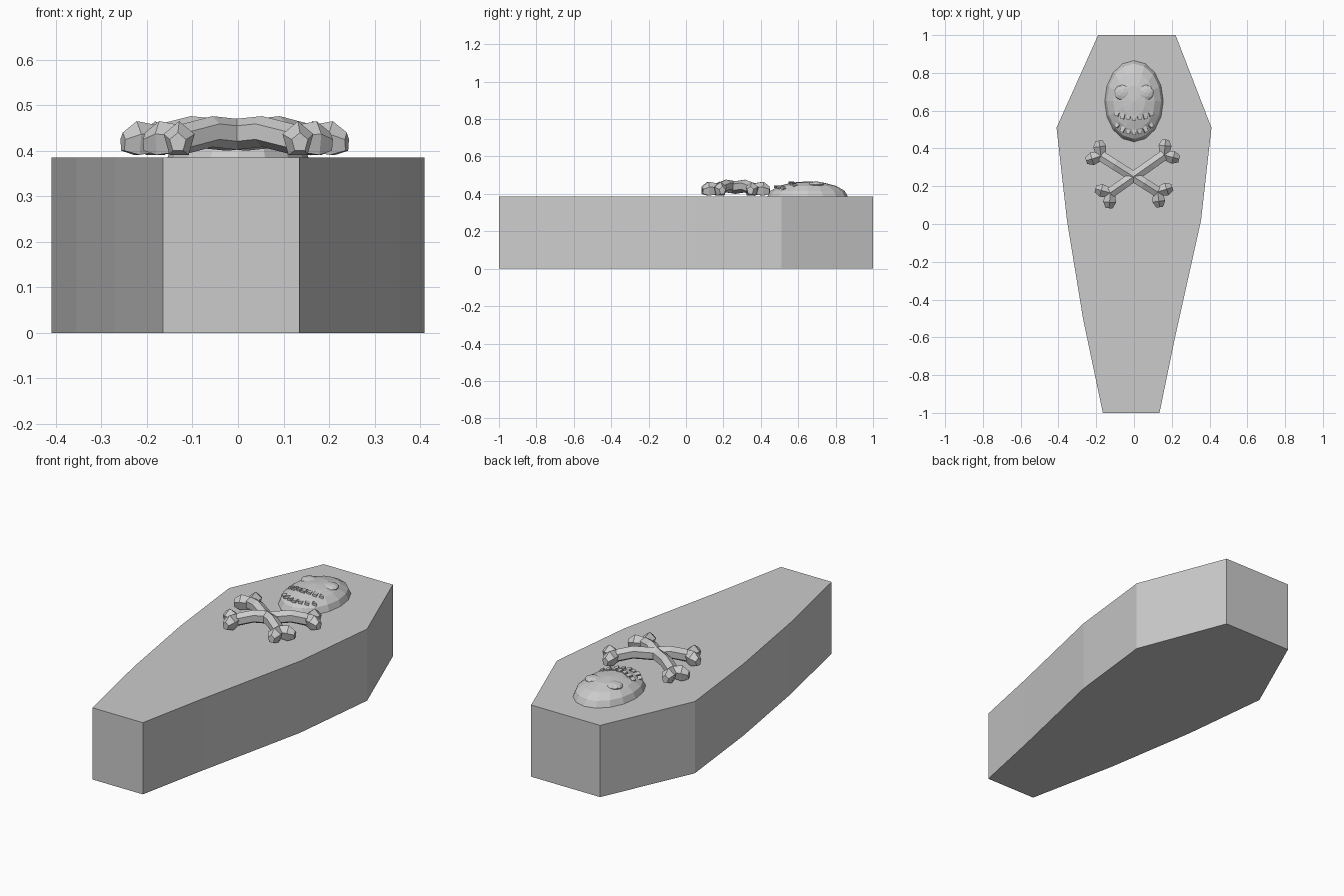
import bpy, bmesh, math
from mathutils import Vector, Matrix

cube = bpy.data.objects.get("Cube")
if cube:
    bpy.data.objects.remove(cube, do_unlink=True)

LID = 0.385  # height of the lid surface

stone = bpy.data.materials.new("plain grey")
stone.use_nodes = True
stone.diffuse_color = (0.6, 0.6, 0.6, 1)
bsdf = next(n for n in stone.node_tree.nodes if n.type == "BSDF_PRINCIPLED")
bsdf.inputs["Base Color"].default_value = (0.6, 0.6, 0.6, 1)


def finish(name, bm):
    bmesh.ops.recalc_face_normals(bm, faces=bm.faces)
    mesh = bpy.data.meshes.new(name)
    bm.to_mesh(mesh)
    bm.free()
    mesh.materials.append(stone)
    obj = bpy.data.objects.new(name, mesh)
    bpy.context.scene.collection.objects.link(obj)
    return obj


def loft(bm, centres, radii, direction, sides):
    """Faceted tube through the centres, with a capped polygon section."""
    across = Vector((-direction.y, direction.x, 0)).normalized()
    rings = []
    for c, (w, h) in zip(centres, radii):
        ring = []
        for i in range(sides):
            a = math.pi / 2 + math.tau * i / sides
            ring.append(bm.verts.new(c + across * w * math.cos(a)
                                     + Vector((0, 0, h * math.sin(a)))))
        rings.append(ring)
    for r, s in zip(rings, rings[1:]):
        for i in range(sides):
            j = (i + 1) % sides
            bm.faces.new((r[i], r[j], s[j], s[i]))
    bm.faces.new(rings[0])
    bm.faces.new(rings[-1])


# Coffin body: extruded outline, slightly uneven from side to side
outline = [(-0.19, 1), (0.22, 1), (0.41, 0.51), (0.355, 0.02), (0.215, -0.61),
           (0.135, -1), (-0.165, -1), (-0.27, -0.5), (-0.355, 0.02), (-0.41, 0.51)]
bm = bmesh.new()
base = bm.faces.new([bm.verts.new((x, y, 0)) for x, y in outline])
top = bmesh.ops.extrude_face_region(bm, geom=[base], use_keep_orig=True)
bmesh.ops.translate(bm, vec=(0, 0, LID),
                    verts=[v for v in top["geom"] if isinstance(v, bmesh.types.BMVert)])
finish("coffin_body", bm)

# Skull: low domed half ellipsoid lying on the lid
SKULL_Y, RX, RY, RZ = 0.65, 0.155, 0.215, 0.082


def skull_z(x, y):
    d = 1 - (x / RX) ** 2 - ((y - SKULL_Y) / RY) ** 2
    return LID + RZ * math.sqrt(max(d, 0))


bm = bmesh.new()
bmesh.ops.create_uvsphere(bm, u_segments=16, v_segments=8, radius=1)
bmesh.ops.bisect_plane(bm, geom=bm.verts[:] + bm.edges[:] + bm.faces[:],
                       plane_co=(0, 0, 0), plane_no=(0, 0, -1), clear_outer=True)
bmesh.ops.transform(bm, verts=bm.verts, matrix=Matrix.Translation((0, SKULL_Y, LID))
                    @ Matrix.Diagonal((RX, RY, RZ, 1)))
finish("skull", bm)

# Eyes: flattened faceted mounds
for side, sx in (("left", 1), ("right", -1)):
    bm = bmesh.new()
    bmesh.ops.create_icosphere(bm, subdivisions=2, radius=1)
    x, y = sx * 0.06, 0.695
    bmesh.ops.transform(bm, verts=bm.verts,
                        matrix=Matrix.Translation((x, y, skull_z(x, y) - 0.009))
                        @ Matrix.Diagonal((0.046, 0.042, 0.017, 1)))
    finish(side + "_eye", bm)

# Teeth: two curved rows of small raised blocks
for name, y0, bend, count in (("upper_teeth", 0.562, 2.5, 7), ("lower_teeth", 0.485, 4.5, 7)):
    bm = bmesh.new()
    for i in range(count):
        x = 0.18 * (i / (count - 1) - 0.5)
        y = y0 + bend * x * x
        tall = 0.03 if i % 2 else 0.022
        bmesh.ops.create_cube(bm, size=1, matrix=Matrix.Translation((x, y, skull_z(x, y)))
                              @ Matrix.Rotation(math.atan(2 * bend * x), 4, "Z")
                              @ Matrix.Rotation(x * 5, 4, "Y")
                              @ Matrix.Diagonal((0.021, tall, 0.012, 1)))
    finish(name, bm)


# Crossed bones: arched six-sided shafts with two flared knobs at each end
def bone(name, start, end):
    a, b = Vector((*start, 0)), Vector((*end, 0))
    direction = (b - a).normalized()
    bm = bmesh.new()
    stops = [(0, 0.424), (0.24, 0.442), (0.5, 0.434), (0.76, 0.442), (1, 0.424)]
    centres = [a.lerp(b, t) + Vector((0, 0, z)) for t, z in stops]
    loft(bm, centres, [(0.032, 0.034)] * len(stops), direction, 6)
    for point, outward in ((centres[0], -direction), (centres[-1], direction)):
        for turn in (-50, 50):
            d = Matrix.Rotation(math.radians(turn), 3, "Z") @ outward
            path = [point + d * s - Vector((0, 0, drop))
                    for s, drop in ((-0.01, 0), (0.05, 0), (0.082, 0.006))]
            loft(bm, path, [(0.024, 0.03), (0.036, 0.041), (0.019, 0.022)], d, 5)
    finish(name, bm)


bone("right_crossbone", (-0.175, 0.36), (0.125, 0.17))
bone("left_crossbone", (0.16, 0.365), (-0.125, 0.165))
